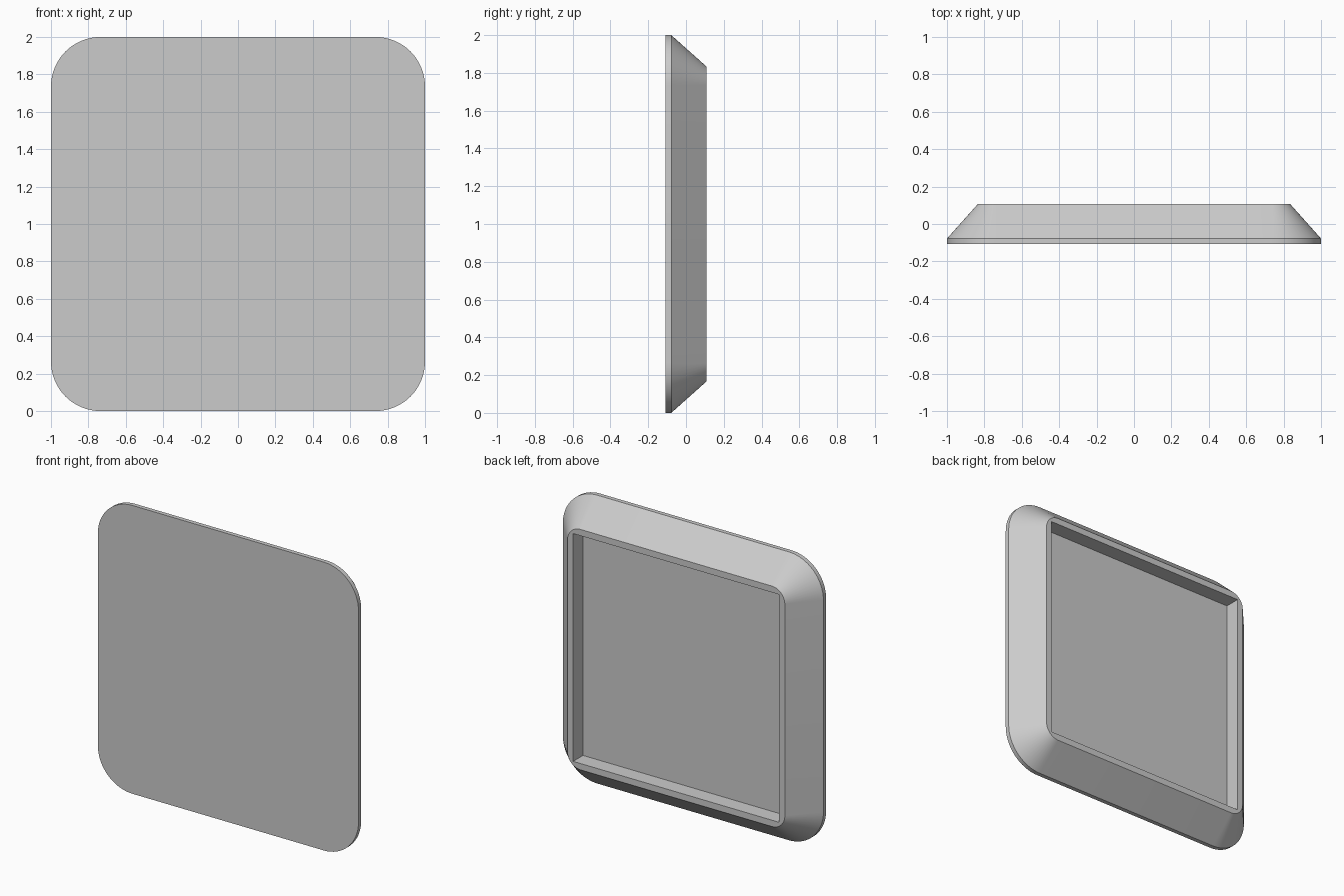
import bpy
import bmesh
from math import sin, cos, pi, radians

cube = bpy.data.objects.get("Cube")
if cube:
    bpy.data.objects.remove(cube, do_unlink=True)

CORNER_STEPS = 16


def make_material(name, value):
    mat = bpy.data.materials.new(name)
    mat.use_nodes = True
    colour = (value, value, value, 1.0)
    mat.diffuse_color = colour
    mat.node_tree.nodes["Principled BSDF"].inputs["Base Color"].default_value = colour
    return mat


def rounded_ring(bm, half, radius, y):
    """Rounded square loop in the XZ plane, centred at height 1."""
    verts = []
    for corner, (sx, sz) in enumerate([(1, 1), (-1, 1), (-1, -1), (1, -1)]):
        for step in range(CORNER_STEPS + 1):
            a = (corner + step / CORNER_STEPS) * pi / 2
            x = sx * (half - radius) + radius * cos(a)
            z = sz * (half - radius) + radius * sin(a)
            verts.append(bm.verts.new((x, y, 1 + z)))
    return verts


# Loops from the front face, round the sloped side, over the rim, into the recess
profile = [
    (1.0, 0.265, -0.108),   # front edge
    (1.0, 0.265, -0.078),   # top of the thin straight band
    (0.834, 0.10, 0.108),   # outer edge of the back rim
    (0.79, 0.0, 0.108),     # square opening
    (0.79, 0.0, 0.0),       # recess floor
]
bm = bmesh.new()
rings = [rounded_ring(bm, *p) for p in profile]
bm.faces.new(rings[0])
for a, b in zip(rings, rings[1:]):
    for i in range(len(a)):
        j = (i + 1) % len(a)
        bm.faces.new((a[i], a[j], b[j], b[i]))
bm.faces.new(rings[-1])

# Square loops have coincident corner points, so weld them
bmesh.ops.remove_doubles(bm, verts=bm.verts, dist=0.0001)
bmesh.ops.recalc_face_normals(bm, faces=bm.faces)

mesh = bpy.data.meshes.new("hollow_backed_panel")
bm.to_mesh(mesh)
bm.free()
panel = bpy.data.objects.new("hollow_backed_panel", mesh)
bpy.context.collection.objects.link(panel)
mesh.materials.append(make_material("plain_grey", 0.6))

# Smooth rounded corners, sharp edges elsewhere
bpy.context.view_layer.objects.active = panel
panel.select_set(True)
bpy.ops.object.shade_smooth_by_angle(angle=radians(30))
